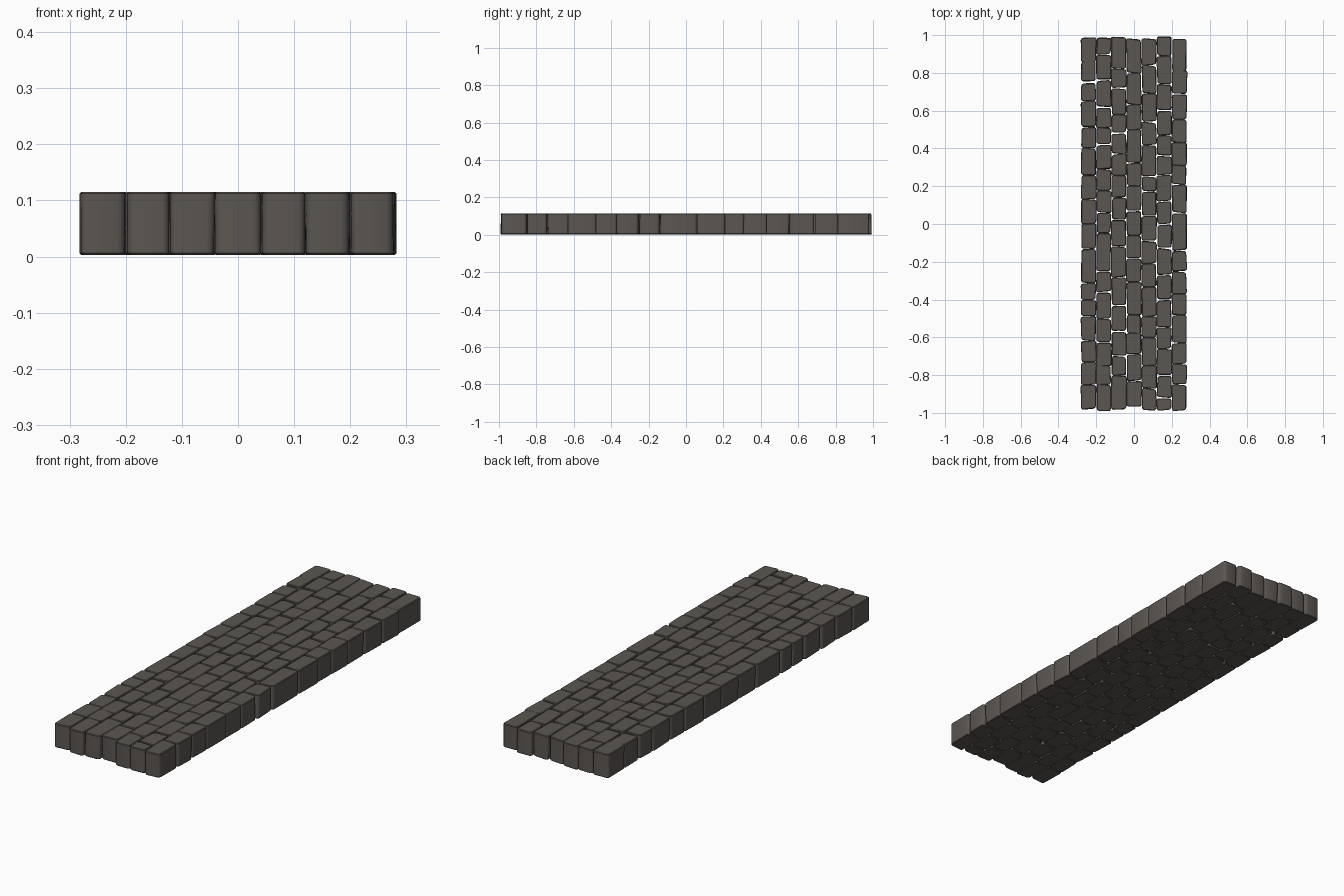
import bpy, bmesh, random
from mathutils import Vector

if "Cube" in bpy.data.objects:
    bpy.data.objects.remove(bpy.data.objects["Cube"])

random.seed(7)
W, TOP, BOT = 0.08, 0.115, 0.003      # column width, stone top and underside

mat = bpy.data.materials.new("dark_stone")
mat.diffuse_color = (0.105, 0.093, 0.083, 1)
mat.use_nodes = True
mat.node_tree.nodes["Principled BSDF"].inputs["Base Color"].default_value = mat.diffuse_color


def jit(a):
    return random.uniform(-a, a)


def stone(name, x0, x1, y0, y1):
    """One cobble: skewed block, rounded upright corners, worn rims."""
    bm = bmesh.new()
    bmesh.ops.create_cube(bm, size=1)
    corner = {}
    for v in bm.verts:
        key = (v.co.x > 0, v.co.y > 0)
        if key not in corner:
            corner[key] = (jit(0.003), jit(0.005))
        dx, dy = corner[key]
        v.co = Vector(((x1 if key[0] else x0) + dx + jit(0.0015),
                       (y1 if key[1] else y0) + dy + jit(0.002),
                       TOP if v.co.z > 0 else BOT))
    upright = [e for e in bm.edges if abs(e.verts[0].co.z - e.verts[1].co.z) > 0.05]
    bmesh.ops.bevel(bm, geom=upright, offset=0.013, segments=3, profile=0.5, affect='EDGES')
    rims = [e for e in bm.edges if abs(e.verts[0].co.z - e.verts[1].co.z) < 0.01]
    rims = [e for e in rims if any(abs(f.normal.z) > 0.9 for f in e.link_faces)]
    bmesh.ops.bevel(bm, geom=rims, offset=0.003, segments=1, affect='EDGES')
    me = bpy.data.meshes.new(name)
    bm.to_mesh(me)
    bm.free()
    me.materials.append(mat)
    ob = bpy.data.objects.new(name, me)
    bpy.context.collection.objects.link(ob)
    ob.select_set(True)
    bpy.context.view_layer.objects.active = ob


# Joint positions along each of the seven columns
left = [-.98, -.85, -.73, -.62, -.49, -.40, -.31, -.13, 0, .13, .26, .40, .51, .65, .75, .86, .99]
right = [-.99, -.85, -.74, -.63, -.48, -.37, -.25, -.14, .06, .21, .31, .43, .55, .69, .81, .98]
inner_l = [-.99, -.85, -.75, -.63, -.50, -.36, -.25, -.05, .06, .18, .29, .42, .51, .62, .76, .90, .99]
mid_l = [-.98, -.80, -.70, -.57, -.43, -.28, -.12, .02, .14, .26, .37, .48, .58, .72, .82, .99]
centre = [-.97, -.83, -.69, -.58, -.48, -.31, -.18, -.06, .07, .20, .32, .50, .63, .80, .98]
mid_r = [-.99, -.87, -.75, -.60, -.49, -.33, -.21, -.09, .04, .17, .25, .42, .54, .69, .84, .98]
inner_r = [-.99, -.92, -.80, -.66, -.55, -.40, -.27, -.13, 0, .12, .26, .36, .47, .60, .74, .89, .99]

# Lay the paving, column by column
for c, joints in enumerate([left, inner_l, mid_l, centre, mid_r, inner_r, right]):
    x = (c - 3.5) * W
    for r, (a, b) in enumerate(zip(joints, joints[1:])):
        stone(f"cobble_{c + 1}_{r + 1}", x + 0.001, x + W - 0.001, a + 0.001, b - 0.001)

bpy.ops.object.shade_smooth_by_angle(angle=0.6)
